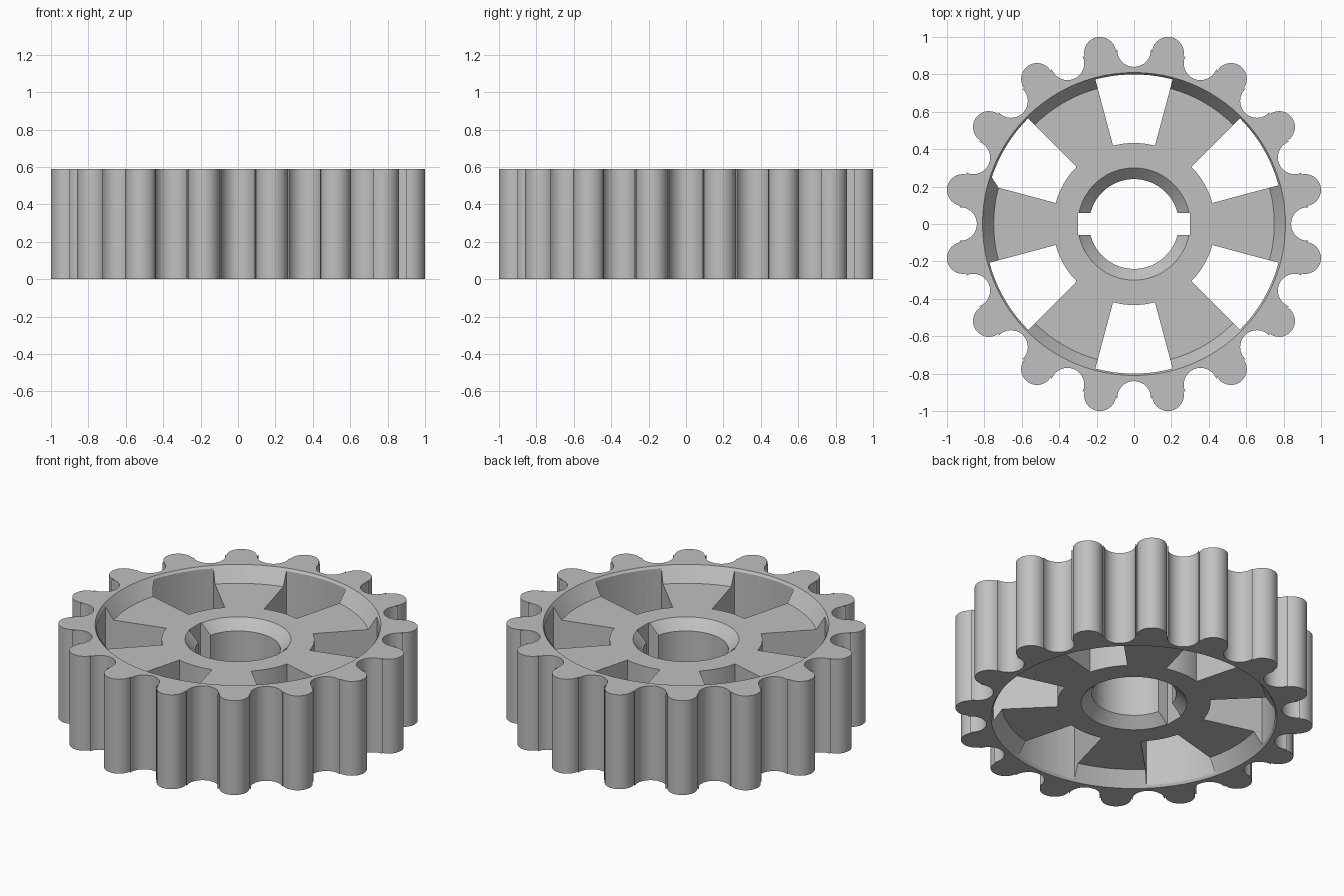
import bpy, bmesh
from math import pi, sin, cos, atan2, radians

cube = bpy.data.objects.get("Cube")
if cube:
    bpy.data.objects.remove(cube, do_unlink=True)

HEIGHT = 0.59
WEB_LOW, WEB_HIGH = 0.09, 0.50
TEETH = 16


def polar(r, a):
    return r * cos(a), r * sin(a)


def arc(centre, r, start, end, steps):
    """Points along an arc, both ends included."""
    return [(centre[0] + r * cos(start + (end - start) * i / steps),
             centre[1] + r * sin(start + (end - start) * i / steps))
            for i in range(steps + 1)]


def loft(name, rings):
    """Solid through a stack of equal-length rings, capped at both ends."""
    bm = bmesh.new()
    loops = [[bm.verts.new(p) for p in ring] for ring in rings]
    n = len(loops[0])
    for low, high in zip(loops, loops[1:]):
        for i in range(n):
            j = (i + 1) % n
            bm.faces.new((low[i], low[j], high[j], high[i]))
    bm.faces.new(loops[0][::-1])
    bm.faces.new(loops[-1])
    bmesh.ops.recalc_face_normals(bm, faces=bm.faces)
    mesh = bpy.data.meshes.new(name)
    bm.to_mesh(mesh)
    bm.free()
    obj = bpy.data.objects.new(name, mesh)
    bpy.context.collection.objects.link(obj)
    return obj


def prism(name, outline, low, high):
    return loft(name, [[(x, y, z) for x, y in outline] for z in (low, high)])


def revolve(name, profile, steps=96):
    return loft(name, [[(*polar(r, 2 * pi * i / steps), z) for i in range(steps)]
                       for r, z in profile])


def cut(target, cutter):
    """Subtract the cutter and discard it."""
    cutter.hide_render = True
    mod = target.modifiers.new("cut", 'BOOLEAN')
    mod.operation, mod.solver, mod.object = 'DIFFERENCE', 'EXACT', cutter
    bpy.ops.object.select_all(action='DESELECT')
    bpy.context.view_layer.objects.active = target
    target.select_set(True)
    bpy.ops.object.modifier_apply(modifier=mod.name)
    bpy.data.objects.remove(cutter, do_unlink=True)


# Toothed outline: round tips joined to round valleys
TIP_R, TIP_AT = 0.085, 0.933
VALLEY_R, VALLEY_AT = 0.09, 0.93
half = pi / TEETH
tip, valley = polar(TIP_AT, 0), polar(VALLEY_AT, half)
lean = atan2(valley[1] - tip[1], valley[0] - tip[0])
outline = []
for k in range(TEETH):
    a = half + 2 * half * k
    outline += arc(polar(TIP_AT, a), TIP_R, a - lean, a + lean, 18)
    inward = a + half + pi
    sweep = pi - lean + half
    outline += arc(polar(VALLEY_AT, a + half), VALLEY_R,
                   inward + sweep, inward - sweep, 16)
gear = prism("toothed_wheel", outline, 0, HEIGHT)

# Sloped recesses on the top and bottom
cut(gear, revolve("top_recess", [(0.75, WEB_HIGH), (0.83, WEB_HIGH + 0.12)]))
cut(gear, revolve("bottom_recess", [(0.83, WEB_LOW - 0.12), (0.75, WEB_LOW)]))

# Chamfered shaft bore
cut(gear, revolve("bore", [(0.34, WEB_LOW - 0.04), (0.24, WEB_LOW + 0.06),
                           (0.24, WEB_HIGH - 0.06), (0.34, WEB_HIGH + 0.04)]))

# Keyway across the bore
cut(gear, prism("keyway", [(-0.30, -0.06), (0.30, -0.06), (0.30, 0.06), (-0.30, 0.06)],
                -0.1, 0.7))

# Six wedge windows between the spokes
for k in range(6):
    a, w = radians(30 + 60 * k), radians(15)
    wedge = (arc((0, 0), 0.80, a - w, a + w, 12)
             + arc((0, 0), 0.433, a + w, a - w, 12))
    cut(gear, prism("window", wedge, -0.1, 0.7))

# Plain grey metal
grey = bpy.data.materials.new("grey_metal")
grey.use_nodes = True
colour = (0.53, 0.53, 0.53, 1)
grey.diffuse_color = colour
grey.node_tree.nodes["Principled BSDF"].inputs["Base Color"].default_value = colour
gear.data.materials.clear()
gear.data.materials.append(grey)
bpy.ops.object.shade_smooth_by_angle(angle=radians(28))
